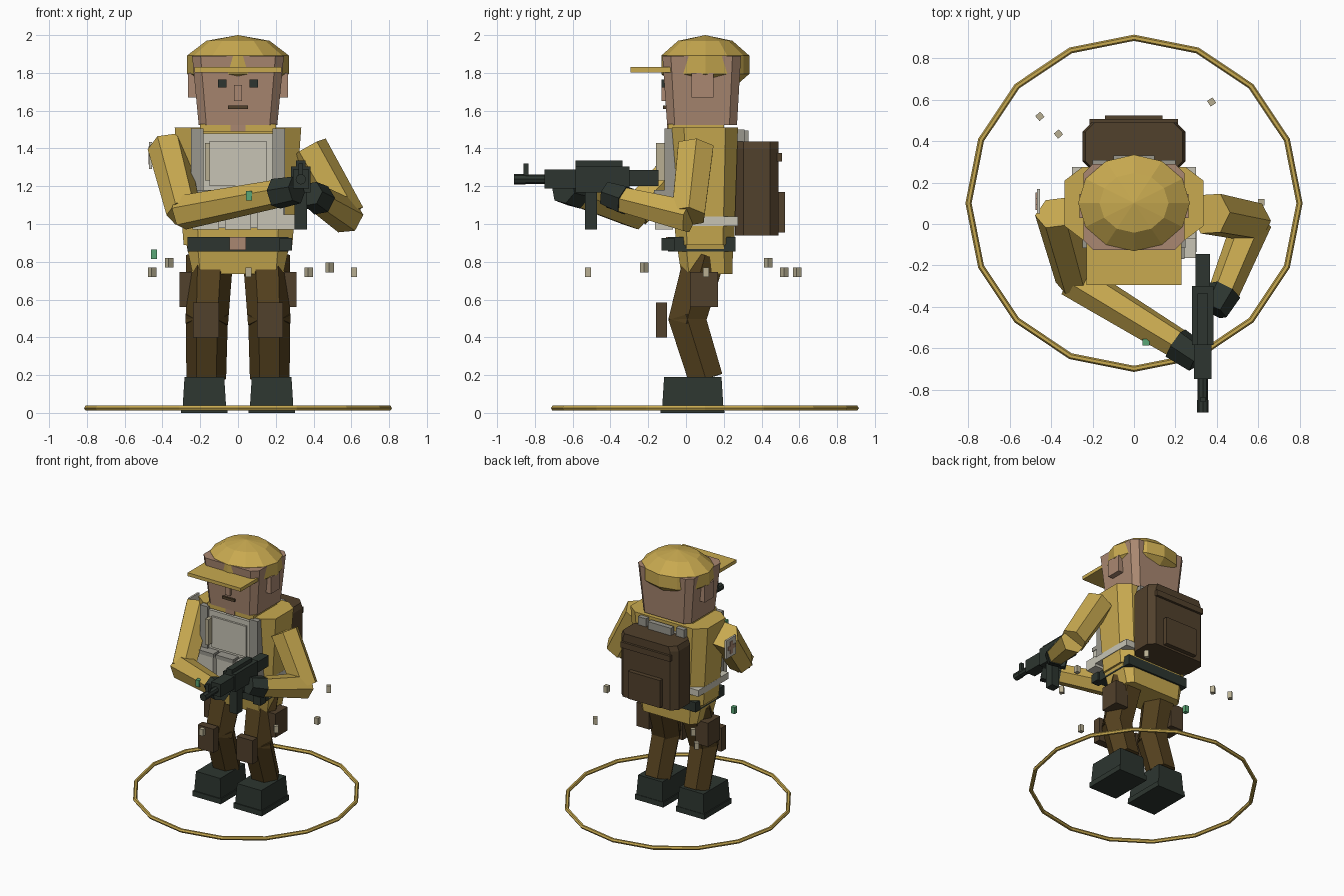
import bpy, bmesh, math
from mathutils import Vector, Matrix

cube = bpy.data.objects.get("Cube")
if cube:
    bpy.data.objects.remove(cube, do_unlink=True)


def material(name, rgb):
    m = bpy.data.materials.new(name)
    m.use_nodes = True
    m.diffuse_color = (*rgb, 1)
    m.node_tree.nodes["Principled BSDF"].inputs["Base Color"].default_value = (*rgb, 1)
    return m


GOLD = material("mustard cloth", (.58, .40, .08))
SKIN = material("skin", (.40, .245, .165))
DARK = material("dark green black", (.026, .036, .029))
TROUSER = material("olive brown", (.088, .052, .013))
BROWN = material("pack brown", (.083, .052, .025))
PALE = material("pale canvas", (.57, .55, .46))
GREY = material("grey strap", (.32, .31, .27))
BEIGE = material("beige", (.48, .43, .29))
GREEN = material("bright green", (.10, .38, .18))


def finish(name, bm, mat):
    bmesh.ops.recalc_face_normals(bm, faces=bm.faces)
    me = bpy.data.meshes.new(name)
    bm.to_mesh(me)
    bm.free()
    me.materials.append(mat)
    ob = bpy.data.objects.new(name, me)
    bpy.context.collection.objects.link(ob)
    return ob


def loft(name, mat, rings):
    """Join matching point rings into a capped solid."""
    bm = bmesh.new()
    loops = [[bm.verts.new(p) for p in ring] for ring in rings]
    for a, b in zip(loops, loops[1:]):
        for i in range(len(a)):
            j = (i + 1) % len(a)
            bm.faces.new((a[i], a[j], b[j], b[i]))
    bm.faces.new(loops[0])
    bm.faces.new(loops[-1])
    return finish(name, bm, mat)


def box(name, mat, x, y, z, turn=0):
    """Box from (low, high) ranges, optionally turned about z."""
    lo, hi = Vector((x[0], y[0], z[0])), Vector((x[1], y[1], z[1]))
    bm = bmesh.new()
    bmesh.ops.create_cube(bm, size=1, matrix=Matrix.Translation((lo + hi) / 2)
                          @ Matrix.Rotation(turn, 4, "Z") @ Matrix.Diagonal((*(hi - lo), 1)))
    return finish(name, bm, mat)


def pair(name, mat, x, y, z):
    box("left_" + name, mat, x, y, z)
    box("right_" + name, mat, (-x[1], -x[0]), y, z)


def octagon(cx, cy, z, hx, hy, ax, ay):
    """Rectangle with cut corners."""
    pts = [(hx, hy - ay), (hx - ax, hy), (ax - hx, hy), (-hx, hy - ay),
           (-hx, ay - hy), (ax - hx, -hy), (hx - ax, -hy), (hx, ay - hy)]
    return [(cx + x, cy + y, z) for x, y in pts]


def rect(cx, cy, z, hx, hy):
    return [(cx + a * hx, cy + b * hy, z) for a, b in ((1, 1), (-1, 1), (-1, -1), (1, -1))]


def limb(name, mat, a, b, r1, r2, sides=6):
    """Tapered prism between two points."""
    a, b = Vector(a), Vector(b)
    axis = (b - a).normalized()
    v = axis.cross(Vector((1, 0, 0))).normalized()
    u = v.cross(axis)
    angles = [math.tau * i / sides for i in range(sides)]
    return loft(name, mat, [[p + r * (u * math.cos(t) + v * math.sin(t)) for t in angles]
                            for p, r in ((a, r1), (b, r2))])


# Ground ring
bpy.ops.mesh.primitive_torus_add(major_segments=16, minor_segments=6, major_radius=.8,
                                 minor_radius=.015, location=(0, .1, .025))
ring = bpy.context.object
ring.name = "ground_ring"
ring.data.materials.append(GOLD)

# Boots, legs, knee pads and thigh pouches
for side, s in (("left_", 1), ("right_", -1)):
    bx = s * .178
    loft(side + "boot_sole", DARK, [rect(bx, .034, 0, .123, .169), rect(bx, .034, .04, .123, .167)])
    loft(side + "boot", DARK, [rect(bx, .036, .03, .115, .162), rect(bx, .036, .19, .105, .152)])
    limb(side + "shin", TROUSER, (s * .168, .105, .18), (s * .165, 0, .52), .105, .112)
    limb(side + "thigh", TROUSER, (s * .165, 0, .47), (s * .15, .1, .83), .112, .125)
pair("knee_pad", BROWN, (.10, .237), (-.16, -.1), (.40, .585))
pair("thigh_pouch", BROWN, (.2, .31), (.02, .17), (.56, .745))

# Pelvis, torso, collar
loft("pelvis", GOLD, [octagon(0, .11, .735, .24, .135, .04, .04),
                      octagon(0, .1, .9, .275, .15, .06, .05)])
loft("torso", GOLD, [octagon(0, .1, .89, .288, .155, .08, .06),
                     octagon(0, .1, 1.51, .335, .175, .085, .065)])
box("collar", GOLD, (-.2, .2), (-.095, .2), (1.49, 1.53))
box("neck", SKIN, (-.04, .04), (-.1, .1), (1.49, 1.535))

# Belt
box("belt", DARK, (-.268, .268), (-.095, .262), (.855, .93))
box("buckle", SKIN, (-.045, .042), (-.105, -.09), (.862, .932))
box("belt_pouch", DARK, (.22, .285), (-.13, -.06), (.86, .925))

# Vest with straps and pouches
box("vest_front", PALE, (-.19, .19), (-.1, -.06), (.98, 1.48))
box("vest_pocket", PALE, (-.15, .15), (-.115, -.09), (1.2, 1.44))
box("vest_back", PALE, (-.18, .18), (.25, .28), (1.02, 1.45))
pair("vest_strap", GREY, (.182, .25), (-.115, -.02), (1.0, 1.505))
pair("back_strap", GREY, (.13, .2), (.25, .31), (1.0, 1.5))
box("waist_strap", PALE, (-.3, .3), (-.1, .275), (.99, 1.04))
for i, x in enumerate((-.17, 0, .17, .265)):
    w = .07 if i < 3 else .035
    box("vest_pouch", PALE, (x - w, x + w), (-.165, -.07), (.97, 1.15 if i < 3 else 1.05))
    if i < 3:
        box("pouch_flap", GREY, (x - w - .005, x + w + .005), (-.17, -.07), (1.15, 1.18))
box("antenna", BEIGE, (-.175, -.147), (-.158, -.11), (1.23, 1.43))

# Backpack
loft("backpack", BROWN, [octagon(0, .375, z, h, .115, .045, .045)
                         for z, h in ((.94, .25), (1.40, .25), (1.437, .235))])
box("pack_flap", BROWN, (-.215, .212), (.47, .508), (1.33, 1.375))
box("pack_pocket", BROWN, (-.14, .137), (.47, .524), (.955, 1.17))
box("pack_handle", GREY, (-.1, .1), (.29, .33), (1.43, 1.495))

# Head and face
loft("head", SKIN, [octagon(0, .085, 1.525, .208, .185, .04, .04),
                    octagon(0, .083, 1.89, .243, .208, .045, .045)])
pair("ear", SKIN, (.2, .264), (.03, .145), (1.67, 1.8))
pair("eye", DARK, (.062, .105), (-.13, -.1), (1.722, 1.765))
box("nose", SKIN, (-.02, .02), (-.13, -.09), (1.65, 1.735))
box("mouth", BROWN, (-.053, .053), (-.122, -.09), (1.608, 1.628))

# Cap
bm = bmesh.new()
bmesh.ops.create_uvsphere(bm, u_segments=12, v_segments=5, radius=1,
                          matrix=Matrix.Translation((0, .102, 1.843))
                          @ Matrix.Diagonal((.284, .245, .157, 1)))
finish("cap_dome", bm, GOLD)
box("cap_brim", GOLD, (-.23, .23), (-.295, -.05), (1.803, 1.83))

# Arms and gloves
limb("right_upper_arm", GOLD, (-.375, .055, 1.41), (-.285, -.27, 1.06), .105, .095)
limb("right_forearm", GOLD, (-.3, -.265, 1.06), (.23, -.59, 1.165), .093, .075)
limb("right_glove", DARK, (.2, -.575, 1.16), (.31, -.65, 1.18), .083, .075)
limb("left_upper_arm", GOLD, (.37, .05, 1.4), (.575, .01, 1.04), .108, .1)
limb("left_forearm", GOLD, (.575, .02, 1.04), (.43, -.34, 1.13), .095, .075)
limb("left_glove", DARK, (.44, -.32, 1.125), (.385, -.42, 1.16), .083, .07)

# Arm badge with a plain cross
box("arm_badge", PALE, (-.47, -.455), (.05, .17), (1.29, 1.435))
box("badge_cross_upright", SKIN, (-.475, -.468), (.095, .125), (1.315, 1.41))
box("badge_cross_bar", SKIN, (-.475, -.468), (.067, .153), (1.348, 1.378))

# Rifle
for part, hw, y, z in (("stock", .035, (-.31, -.145), (1.2, 1.285)),
                       ("receiver", .052, (-.585, -.3), (1.168, 1.305)),
                       ("rail", .025, (-.585, -.335), (1.29, 1.335)),
                       ("foregrip", .042, (-.75, -.58), (1.188, 1.288)),
                       ("front_sight", .012, (-.86, -.835), (1.25, 1.32)),
                       ("magazine", .033, (-.535, -.47), (.97, 1.18))):
    box("rifle_" + part, DARK, (.333 - hw, .333 + hw), y, z)
limb("rifle_grip", DARK, (.333, -.36, 1.2), (.345, -.39, 1.08), .035, .035, 4)
limb("rifle_barrel", DARK, (.333, -.73, 1.237), (.333, -.9, 1.237), .025, .025, 8)
limb("rifle_muzzle", DARK, (.333, -.85, 1.237), (.333, -.91, 1.237), .028, .028, 8)

# Floating chips
for mat, x, y, z, turn in ((BEIGE, -.455, .52, .745, .7), (BEIGE, -.365, .435, .795, .7),
                           (BEIGE, .055, -.52, .745, 0), (BEIGE, .375, .59, .745, .6),
                           (BEIGE, .485, -.22, .77, .7), (BEIGE, .615, .105, .745, 0),
                           (GREEN, -.445, .04, .84, 0), (GREEN, .058, -.572, 1.15, 0)):
    h = .016
    box("floating_chip", mat, (x - h, x + h), (y - h, y + h), (z - .026, z + .026), turn)
